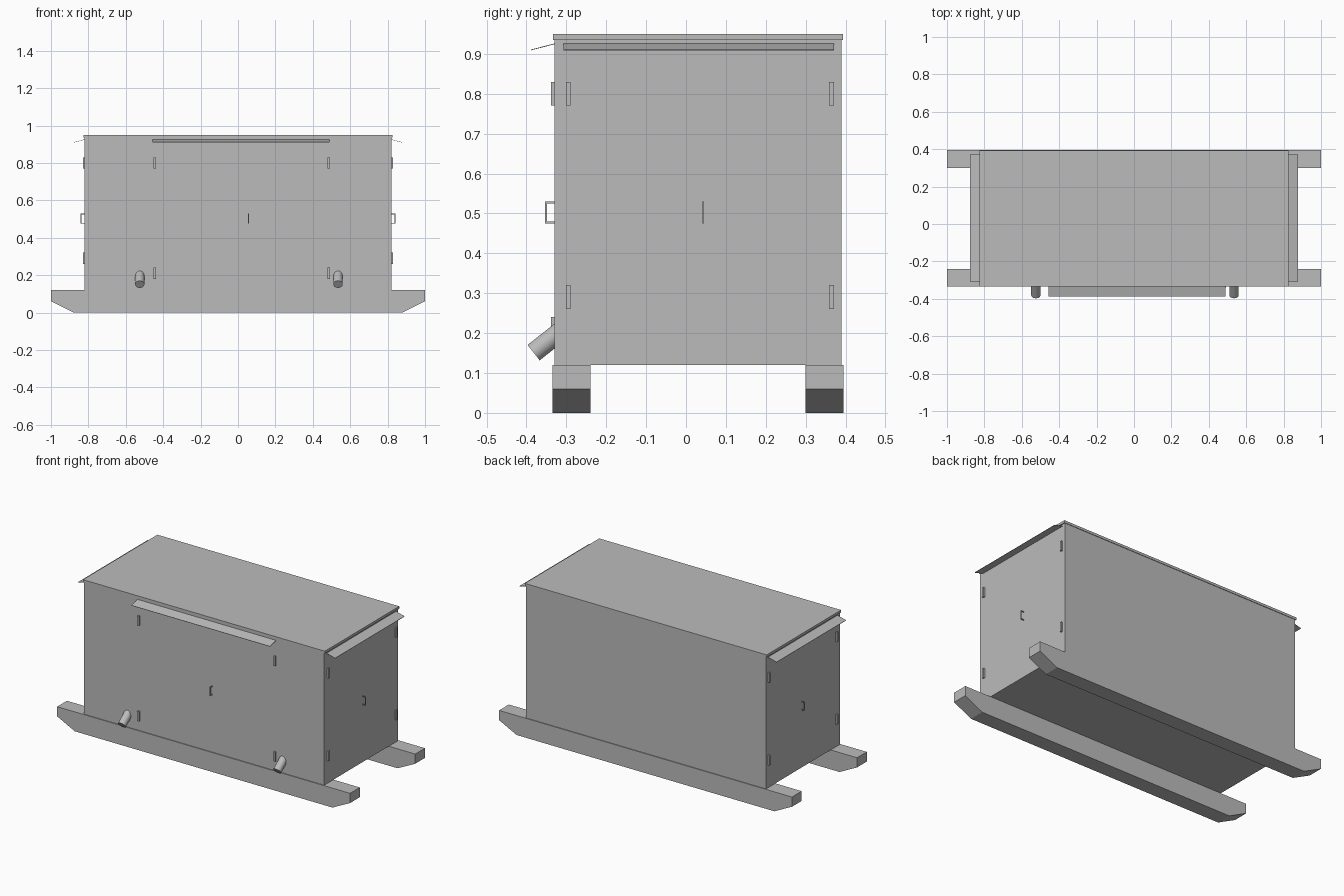
import bpy, bmesh
from math import radians
from mathutils import Vector

cube = bpy.data.objects.get("Cube")
if cube:
    bpy.data.objects.remove(cube, do_unlink=True)

grey = bpy.data.materials.new("light_grey")
grey.use_nodes = True
COLOUR = (0.5, 0.5, 0.5, 1)
grey.diffuse_color = COLOUR
grey.node_tree.nodes["Principled BSDF"].inputs["Base Color"].default_value = COLOUR


def finish(bm, name):
    bmesh.ops.recalc_face_normals(bm, faces=bm.faces)
    mesh = bpy.data.meshes.new(name)
    bm.to_mesh(mesh)
    bm.free()
    mesh.materials.append(grey)
    obj = bpy.data.objects.new(name, mesh)
    bpy.context.collection.objects.link(obj)
    return obj


def box(name, lo, hi):
    lo, hi = Vector(lo), Vector(hi)
    bm = bmesh.new()
    bmesh.ops.create_cube(bm, size=1)
    for v in bm.verts:
        v.co = v.co * (hi - lo) + (lo + hi) / 2
    return finish(bm, name)


def prism(name, profile, move):
    """Extrude a closed list of 3D points along a vector."""
    bm = bmesh.new()
    face = bm.faces.new([bm.verts.new(p) for p in profile])
    new = bmesh.ops.extrude_face_region(bm, geom=[face])["geom"]
    bmesh.ops.translate(bm, vec=move, verts=[v for v in new if isinstance(v, bmesh.types.BMVert)])
    return finish(bm, name)


# Cabinet and lid
W, FRONT, BACK, BASE, TOP = 0.82, -0.33, 0.39, 0.12, 0.95
box("cabinet", (-W, FRONT, BASE), (W, BACK, TOP - 0.015))
box("lid", (-W - 0.006, FRONT - 0.003, TOP - 0.015), (W + 0.006, BACK + 0.003, TOP))

# Skids with chamfered ends
half = [(0.88, 0), (1, 0.06), (1, BASE)]
outline = half + [(-x, z) for x, z in reversed(half)]
for name, y in (("front_skid", -0.335), ("back_skid", 0.3)):
    prism(name, [(x, y, z) for x, z in outline], (0, 0.095, 0))

# Fittings are laid out on a panel: along (a), outward (d), up (z)
panels = {
    "front": lambda a, d, z: (a, FRONT - d, z),
    "left": lambda a, d, z: (W + d, a, z),
    "right": lambda a, d, z: (-W - d, a, z),
}
for side, at in panels.items():
    front = side == "front"
    hinges = (-0.445, 0.485) if front else (-0.295, 0.365)
    low = 0.21 if front else 0.29
    middle = 0.056 if front else 0.043
    rain = (-0.457, 0.49) if front else (-0.307, 0.371)

    def panel_box(name, a0, a1, d0, d1, z0, z1):
        p, q = at(a0, d0, z0), at(a1, d1, z1)
        return box(name, [min(c) for c in zip(p, q)], [max(c) for c in zip(p, q)])

    # Hinges
    for i, a in enumerate(hinges):
        for level, z in (("lower", low), ("upper", 0.8)):
            panel_box(f"{side}_{level}_hinge_{i + 1}", a - 0.006, a + 0.006, 0, 0.009, z - 0.03, z + 0.03)

    # Bracket-shaped handle
    bracket = [(0, 0.475), (0.023, 0.475), (0.023, 0.53), (0, 0.53),
               (0, 0.525), (0.018, 0.525), (0.018, 0.48), (0, 0.48)]
    start = Vector(at(middle - 0.002, 0, 0))
    prism(f"{side}_handle", [at(middle - 0.002, d, z) for d, z in bracket],
          Vector(at(middle + 0.002, 0, 0)) - start)

    # Sloping rain guard
    section = [(0, 0.926), (0.058, 0.911), (0.058, 0.909), (0, 0.924)]
    prism(f"{side}_rain_guard", [at(rain[0], d, z) for d, z in section],
          Vector(at(rain[1], 0, 0)) - Vector(at(rain[0], 0, 0)))

# Drain pipes
for name, x in (("right_drain_pipe", -0.525), ("left_drain_pipe", 0.535)):
    end = Vector((x, -0.382, 0.151))
    axis = Vector((0, 0.785, 0.62))
    length = 0.1
    bpy.ops.mesh.primitive_cylinder_add(
        vertices=32, radius=0.0245, depth=length, location=end + axis * length / 2,
        rotation=axis.to_track_quat("Z", "Y").to_euler())
    pipe = bpy.context.object
    pipe.name = name
    pipe.data.materials.append(grey)
    bpy.ops.object.shade_smooth_by_angle(angle=radians(30))
